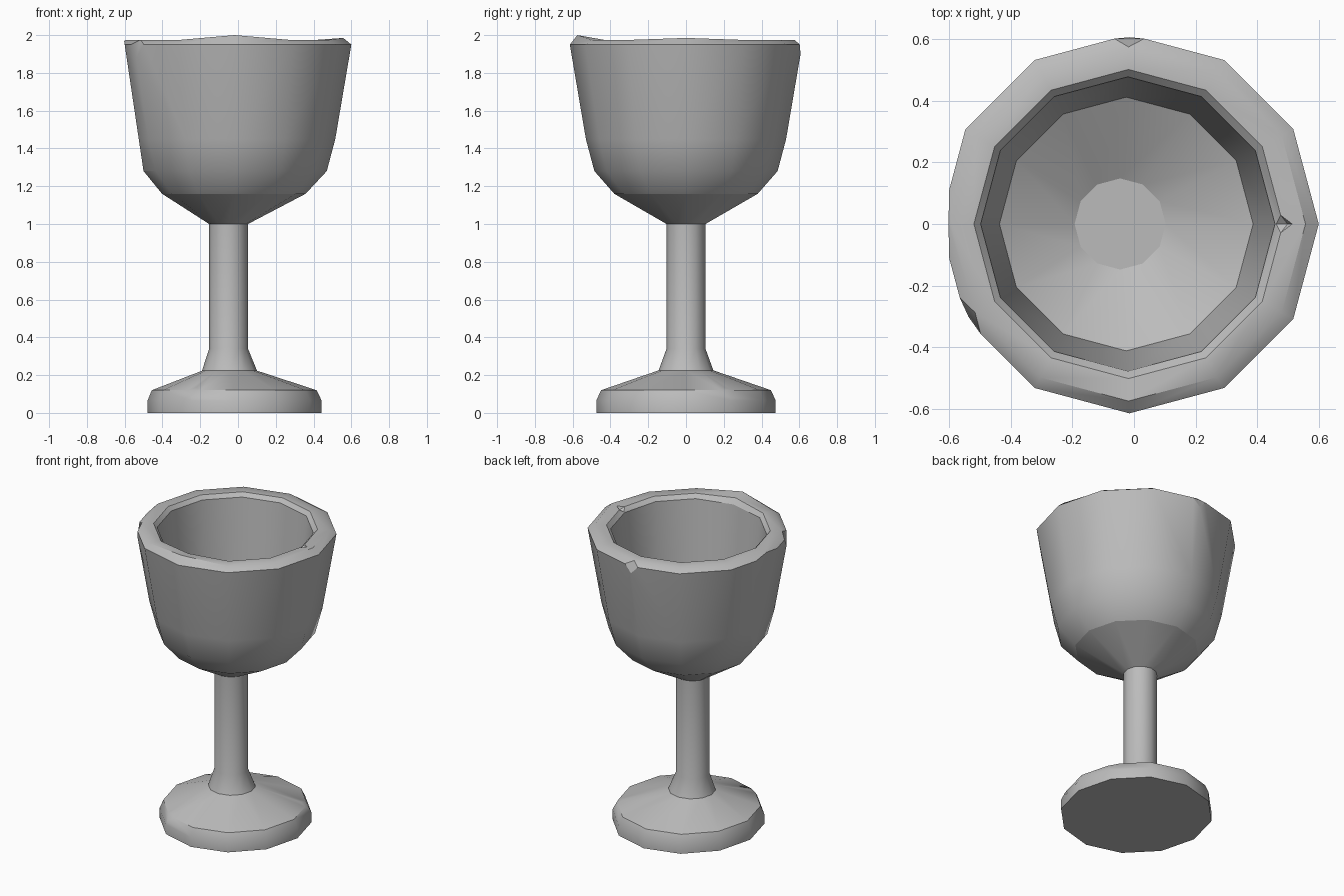
import bpy, bmesh, math
from mathutils import Vector

if "Cube" in bpy.data.objects:
    bpy.data.objects.remove(bpy.data.objects["Cube"], do_unlink=True)

SIDES = 12

grey = bpy.data.materials.new("plain grey")
grey.use_nodes = True
grey.diffuse_color = (0.5, 0.5, 0.5, 1)
shader = next(n for n in grey.node_tree.nodes if n.type == 'BSDF_PRINCIPLED')
shader.inputs["Base Color"].default_value = grey.diffuse_color


def lathe(profile, x_scale=1.0):
    """Stack twelve-sided rings of (radius, height, centre x, sharp) and cap both ends."""
    bm = bmesh.new()
    rings = []
    for r, z, cx, _ in profile:
        angles = [math.tau * i / SIDES for i in range(SIDES)]
        rings.append([bm.verts.new((cx + r * x_scale * math.cos(a), r * math.sin(a), z))
                      for a in angles])
    for low, high in zip(rings, rings[1:]):
        for i in range(SIDES):
            j = (i + 1) % SIDES
            bm.faces.new((low[i], low[j], high[j], high[i]))
    bm.faces.new(rings[0][::-1])
    bm.faces.new(rings[-1])
    for ring, (_, _, _, sharp) in zip(rings, profile):
        if sharp:
            for i in range(SIDES):
                bm.edges.get((ring[i], ring[(i + 1) % SIDES])).smooth = False
    return bm, rings


def chip(bm, vert, size):
    """Knock a small flat chip off one corner."""
    return bmesh.ops.bevel(bm, geom=[vert], offset=size, offset_type='OFFSET',
                           segments=1, profile=0.5, affect='VERTICES')["faces"]


def finish(bm, name):
    bmesh.ops.recalc_face_normals(bm, faces=bm.faces)
    mesh = bpy.data.meshes.new(name)
    bm.to_mesh(mesh)
    bm.free()
    mesh.materials.append(grey)
    obj = bpy.data.objects.new(name, mesh)
    bpy.context.collection.objects.link(obj)
    bpy.ops.object.select_all(action='DESELECT')
    obj.select_set(True)
    bpy.context.view_layer.objects.active = obj
    bpy.ops.object.shade_smooth_by_angle(angle=math.radians(35))
    return obj


# Foot: thick disc with a sloping top, two chips on its upper edge
bm, rings = lathe([(0.475, 0, -0.018, True), (0.475, 0.065, -0.018, False),
                   (0.45, 0.12, -0.02, True), (0.145, 0.225, -0.045, True)], 0.97)
for index in (1, 8):
    chip(bm, rings[2][index], 0.04)
finish(bm, "foot")

# Stem: flared collar and straight shaft
bm, rings = lathe([(0.145, 0.225, -0.045, True), (0.103, 0.34, -0.05, False),
                   (0.103, 1.0, -0.05, True)])
finish(bm, "stem")

# Bowl: outer shell, bevelled rim, then the inside down to its floor
bm, rings = lathe([(0.103, 1.0, -0.05, True), (0.38, 1.16, -0.022, True),
                   (0.485, 1.28, -0.015, False), (0.53, 1.45, -0.015, False),
                   (0.615, 1.95, -0.015, True), (0.575, 1.975, -0.018, False),
                   (0.502, 1.975, -0.018, False), (0.478, 1.95, -0.02, True),
                   (0.412, 1.25, -0.025, True), (0.148, 1.1, -0.045, True)])

# Uneven rim with a high point at the front
front = 3 * SIDES // 4
rings[5][front].co.z = 2.0
rings[6][front].co.z = 1.985
rings[5][0].co.z = 1.985

# Worn corner sliced off the right side of the shell
cut = bmesh.ops.bisect_plane(bm, geom=bm.verts[:] + bm.edges[:] + bm.faces[:],
                             plane_co=(-0.6, 0, 1.95), plane_no=Vector((-1, 0, -0.149)),
                             clear_outer=True)["geom_cut"]
bmesh.ops.contextual_create(bm, geom=[e for e in cut if isinstance(e, bmesh.types.BMEdge)])

# Chips on the outer and inner rim
chip(bm, rings[4][3], 0.05)
chip(bm, rings[4][7], 0.07)
for face in chip(bm, rings[6][0], 0.03):
    centre = bmesh.ops.poke(bm, faces=[face])["verts"][0]
    centre.co += Vector((0.015, 0, -0.015))
finish(bm, "bowl")
